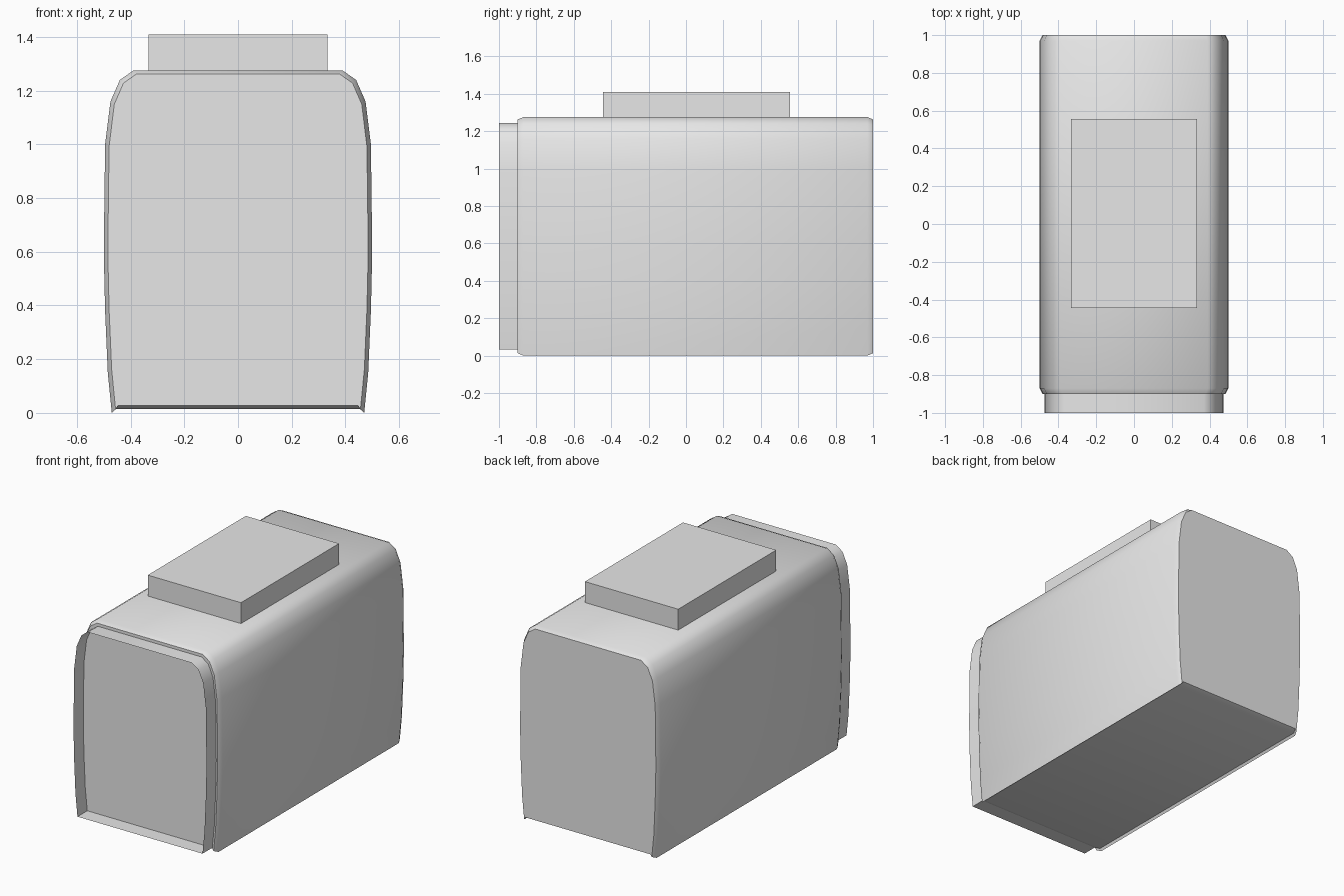
import bpy
import bmesh
import math

cube = bpy.data.objects.get("Cube")
if cube:
    bpy.data.objects.remove(cube, do_unlink=True)

# Single plain grey finish
grey = bpy.data.materials.new("plain grey")
grey.use_nodes = True
colour = (0.8, 0.8, 0.8, 1)
grey.diffuse_color = colour
grey.node_tree.nodes["Principled BSDF"].inputs["Base Color"].default_value = colour

# Right half of the arched cross-section (x, z), bottom to top
HALF = [(0.46, 0.015), (0.47, 0), (0.485, 0.15), (0.495, 0.38), (0.5, 0.6),
        (0.495, 1.0), (0.475, 1.16), (0.44, 1.24), (0.39, 1.275)]
SECTION = HALF + [(-x, z) for x, z in reversed(HALF)]
MID = 0.64


def add_object(name, bm, smooth=False):
    bmesh.ops.recalc_face_normals(bm, faces=bm.faces)
    mesh = bpy.data.meshes.new(name)
    bm.to_mesh(mesh)
    bm.free()
    mesh.materials.append(grey)
    obj = bpy.data.objects.new(name, mesh)
    bpy.context.collection.objects.link(obj)
    if smooth:
        bpy.ops.object.select_all(action="DESELECT")
        obj.select_set(True)
        bpy.context.view_layer.objects.active = obj
        bpy.ops.object.shade_smooth_by_angle(angle=math.radians(40))
    return obj


def loft(name, section, stations, caps):
    """Sweep the section along y; each station is (y, x scale, z scale)."""
    bm = bmesh.new()
    rings = [[bm.verts.new((x * sx, y, MID + (z - MID) * sz)) for x, z in section]
             for y, sx, sz in stations]
    n = len(section)
    for a, b in zip(rings, rings[1:]):
        for i in range(n):
            j = (i + 1) % n
            bm.faces.new((a[i], a[j], b[j], b[i]))
    if caps:
        bm.faces.new(rings[0])
        bm.faces.new(rings[-1])
    return add_object(name, bm, smooth=True)


# Main housing with softened ends
loft("housing", SECTION,
     [(-0.9, 0.97, 0.98), (-0.87, 1, 1), (0.97, 1, 1), (1.0, 0.97, 0.98)], caps=True)

# Thin open collar around the recessed front panel
COLLAR = HALF[1:]
loft("front_collar", COLLAR + [(-x, z) for x, z in reversed(COLLAR)],
     [(-1.0, 0.95, 0.95), (-0.895, 0.95, 0.95)], caps=False)

# Raised rectangular pad on the roof
bm = bmesh.new()
bmesh.ops.create_cube(bm, size=1)
bmesh.ops.scale(bm, vec=(0.666, 1.0, 0.15), verts=bm.verts)
bmesh.ops.translate(bm, vec=(0, 0.055, 1.335), verts=bm.verts)
add_object("roof_pad", bm)
